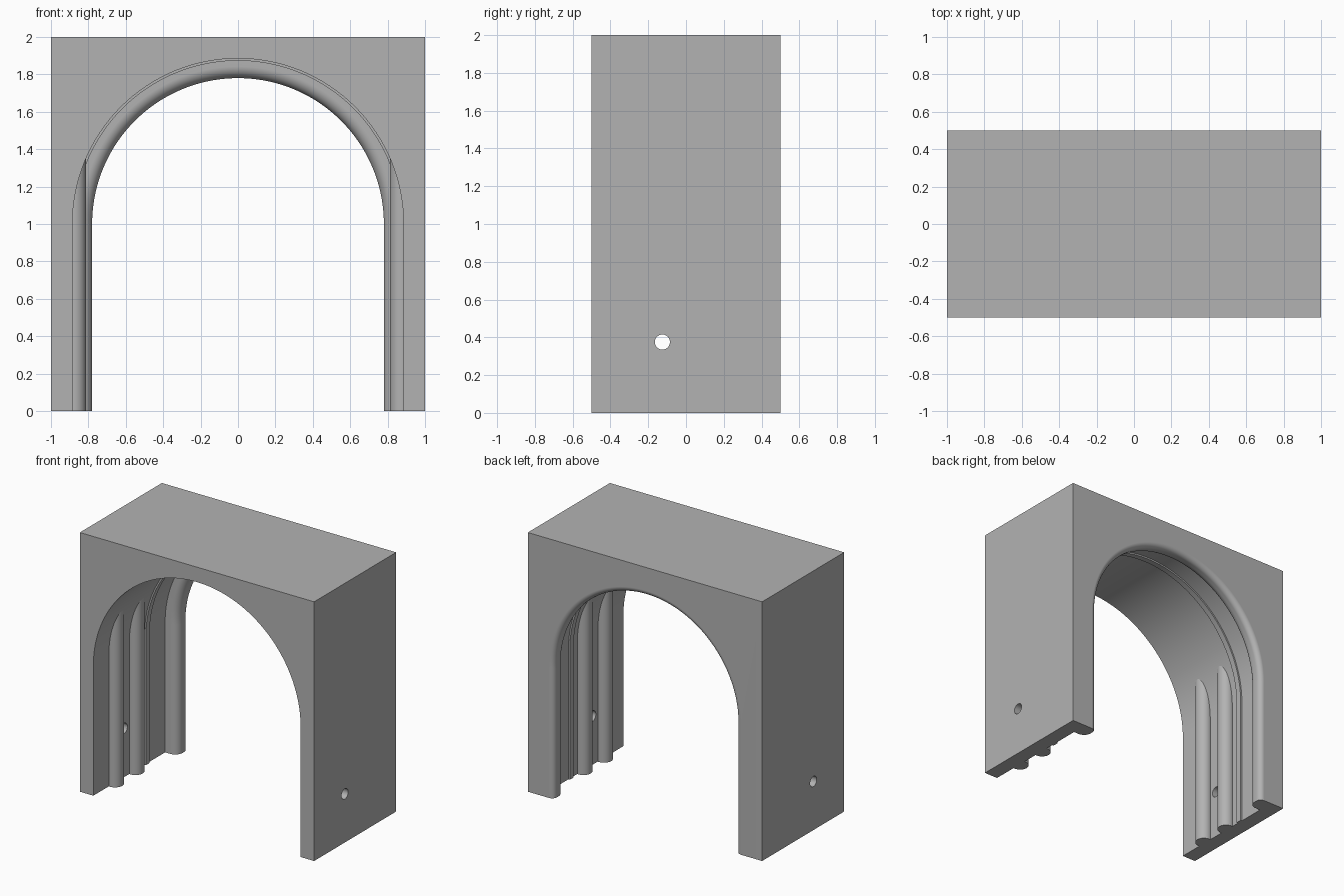
import bpy, bmesh
from math import sin, cos, pi

cube = bpy.data.objects.get("Cube")
if cube:
    bpy.data.objects.remove(cube, do_unlink=True)

HALF_W, HALF_D, HEIGHT = 1.0, 0.5, 2.0
SPRING = 1.0          # height where the jambs turn into the arch
WALL, RIDGE, LIP = 0.885, 0.873, 0.78
SEGMENTS = 96

grey = bpy.data.materials.new("plain_grey")
grey.use_nodes = True
grey.diffuse_color = (0.45, 0.45, 0.45, 1)
grey.node_tree.nodes["Principled BSDF"].inputs["Base Color"].default_value = grey.diffuse_color


def finish(bm, name):
    bmesh.ops.recalc_face_normals(bm, faces=bm.faces[:])
    mesh = bpy.data.meshes.new(name)
    bm.to_mesh(mesh)
    bm.free()
    mesh.materials.append(grey)
    obj = bpy.data.objects.new(name, mesh)
    bpy.context.collection.objects.link(obj)
    return obj


def activate(obj):
    bpy.ops.object.select_all(action='DESELECT')
    obj.select_set(True)
    bpy.context.view_layer.objects.active = obj


def smooth(obj):
    activate(obj)
    bpy.ops.object.shade_smooth_by_angle(angle=pi / 6)


def fillet(y, r, size, start, steps=8):
    """Quarter round about (y, r) as (depth, radius) points."""
    return [(y - size * cos(start + i * pi / 2 / steps),
             r - size * sin(start + i * pi / 2 / steps)) for i in range(steps + 1)]


# Opening profile from front to back: wall, thin ridge, rounded lip
F, B = 0.0625, 0.04
profile = [(-HALF_D, WALL), (0.125, WALL), (0.125, RIDGE), (0.17, RIDGE),
           (0.17, WALL), (0.375, WALL)]
profile += fillet(0.375 + F, LIP + F, F, 0)
profile += fillet(HALF_D - B, LIP + B, B, pi / 2)

# Block swept from the profile along the jambs and the arch
bm = bmesh.new()
rings = []
for y, r in profile:
    path = [(r, 0)]
    path += [(r * cos(pi * i / SEGMENTS), SPRING + r * sin(pi * i / SEGMENTS))
             for i in range(SEGMENTS + 1)]
    path.append((-r, 0))
    rings.append([bm.verts.new((x, y, z)) for x, z in path])
for a, b in zip(rings, rings[1:]):
    for i in range(len(a) - 1):
        bm.faces.new((a[i], a[i + 1], b[i + 1], b[i]))

corners = [(-HALF_W, 0), (-HALF_W, HEIGHT), (HALF_W, HEIGHT), (HALF_W, 0)]
front = [bm.verts.new((x, -HALF_D, z)) for x, z in corners]
back = [bm.verts.new((x, HALF_D, z)) for x, z in corners]


def end_face(ring, box):
    """Split at the crown so that each half is a simple outline."""
    mid = len(ring) // 2
    bm.faces.new(ring[:mid + 1] + [box[2], box[3]])
    bm.faces.new(ring[mid:] + [box[0], box[1]])
    bm.faces.new((ring[mid], box[1], box[2]))


end_face(rings[0], front)
end_face(rings[-1], back)
for i in range(3):
    bm.faces.new((front[i], front[i + 1], back[i + 1], back[i]))
bm.faces.new([r[0] for r in rings] + [back[3], front[3]])
bm.faces.new([r[-1] for r in rings] + [back[0], front[0]])
block = finish(bm, "arch_block")


def cylinder(name, radius, length, location, along_x=False, sides=48):
    bm = bmesh.new()
    bmesh.ops.create_cone(bm, cap_ends=True, segments=sides,
                          radius1=radius, radius2=radius, depth=length)
    if along_x:
        for v in bm.verts:
            v.co = (v.co.z, v.co.y, -v.co.x)
    bmesh.ops.translate(bm, verts=bm.verts, vec=location)
    return finish(bm, name)


# Round hole through both side walls
cutter = cylinder("hole_cutter", 0.04, 3, (0, -0.125, 0.375), along_x=True)
cut = block.modifiers.new("side_holes", 'BOOLEAN')
cut.operation = 'DIFFERENCE'
cut.solver = 'EXACT'
cut.object = cutter
activate(block)
bpy.ops.object.modifier_apply(modifier=cut.name)
bpy.data.objects.remove(cutter, do_unlink=True)
smooth(block)
weighted = block.modifiers.new("clean_shading", 'WEIGHTED_NORMAL')
weighted.keep_sharp = True

# Half-round columns on the jambs, running up into the arch
for side, x in (("left", 0.875), ("right", -0.875)):
    for place, y in (("front", -0.25), ("middle", 0)):
        smooth(cylinder(f"{side}_{place}_column", 0.0625, 1.4, (x, y, 0.7)))
